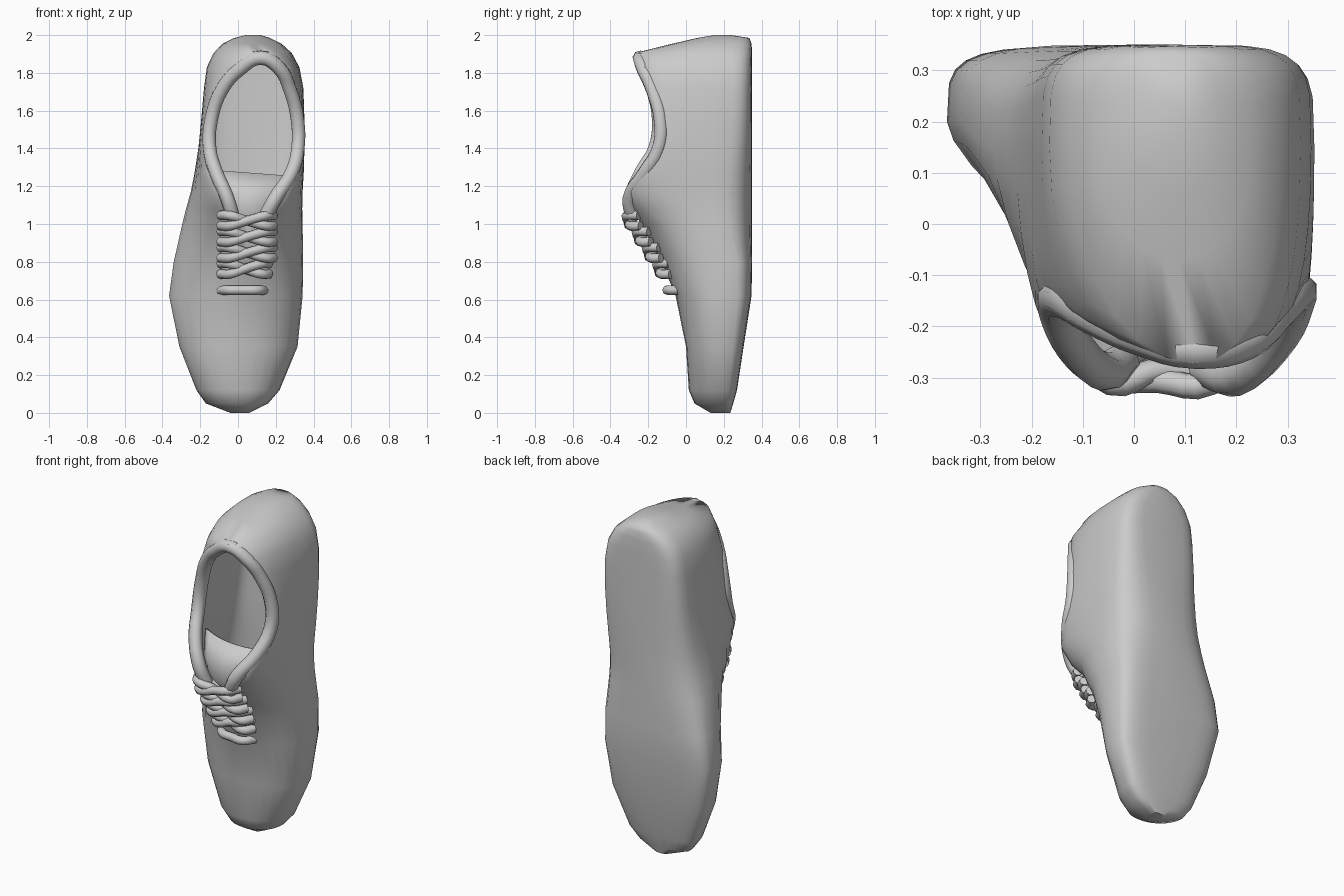
import bpy, bmesh, math

# z, left x, right x, rim left x, rim right x, upper y, sole y, sole squareness
STATIONS = [
    (0.00, -0.04, 0.06, 0.02, 0.02, 0.13, 0.235, 2.4),
    (0.05, -0.17, 0.16, 0.01, 0.01, 0.045, 0.25, 2.8),
    (0.12, -0.22, 0.22, 0.00, 0.00, 0.015, 0.27, 3.2),
    (0.35, -0.31, 0.315, 0.00, 0.00, 0.00, 0.305, 4.0),
    (0.62, -0.365, 0.342, 0.02, 0.02, -0.055, 0.347, 4.5),
    (0.80, -0.34, 0.345, 0.04, 0.04, -0.13, 0.35, 4.0),
    (1.00, -0.295, 0.342, 0.05, 0.05, -0.24, 0.35, 3.2),
    (1.08, -0.275, 0.34, -0.045, 0.17, -0.28, 0.35, 3.0),
    (1.17, -0.25, 0.342, -0.085, 0.24, -0.30, 0.35, 3.0),
    (1.27, -0.23, 0.348, -0.13, 0.30, -0.245, 0.35, 3.2),
    (1.40, -0.21, 0.352, -0.16, 0.325, -0.175, 0.35, 3.6),
    (1.55, -0.195, 0.352, -0.15, 0.325, -0.155, 0.35, 4.2),
    (1.72, -0.18, 0.346, -0.088, 0.275, -0.195, 0.35, 4.5),
    (1.83, -0.165, 0.325, 0.01, 0.23, -0.235, 0.35, 4.5),
    (1.905, -0.13, 0.285, 0.12, 0.12, -0.272, 0.35, 4.0),
    (1.955, -0.08, 0.23, 0.09, 0.09, -0.07, 0.347, 3.5),
    (1.985, -0.02, 0.17, 0.08, 0.08, 0.06, 0.335, 2.6),
    (2.00, 0.04, 0.12, 0.08, 0.08, 0.15, 0.24, 2.2),
]
Q = 7  # segments per quarter section


def quarter(x0, y0, x1, y1, power):
    """Superellipse arc from (x0, y0) on the mid line to (x1, y1) at the side."""
    pts = []
    for i in range(Q + 1):
        a = math.pi / 2 * i / Q
        u, v = abs(math.sin(a)) ** (2 / power), abs(math.cos(a)) ** (2 / power)
        pts.append((x0 + (x1 - x0) * u, y1 + (y0 - y1) * v))
    return pts


def section(s):
    z, xl, xr, el, er, yt, ys, sole_pow = s
    ym = 0.15 if 0.9 < z < 1.96 else 0.2
    left_pow = 1.55 if 0.5 < z < 1.2 else 2.0
    cx = (xl + xr) / 2
    pts = quarter(el, yt, xl, ym, left_pow)
    pts += quarter(cx, ys, xl, ym, sole_pow)[::-1][1:]
    pts += quarter(cx, ys, xr, ym, sole_pow)[1:]
    pts += quarter(er, yt, xr, ym, 2.2)[::-1][1:]
    return [(x, y, z) for x, y in pts]


def smooth(ob, angle=60):
    bpy.ops.object.select_all(action='DESELECT')
    ob.select_set(True)
    bpy.context.view_layer.objects.active = ob
    bpy.ops.object.shade_smooth_by_angle(angle=math.radians(angle))


def loft(name, rings, caps=False, thickness=0.022):
    bm = bmesh.new()
    rows = [[bm.verts.new(p) for p in r] for r in rings]
    for a, b in zip(rows, rows[1:]):
        for i in range(len(a) - 1):
            bm.faces.new((a[i], a[i + 1], b[i + 1], b[i]))
    if caps:
        bm.faces.new(rows[0][:-1])
        bm.faces.new(rows[-1][:-1])
    bmesh.ops.remove_doubles(bm, verts=bm.verts, dist=0.0005)
    bmesh.ops.recalc_face_normals(bm, faces=bm.faces)
    me = bpy.data.meshes.new(name)
    bm.to_mesh(me)
    bm.free()
    ob = bpy.data.objects.new(name, me)
    bpy.context.collection.objects.link(ob)
    smooth(ob)
    mod = ob.modifiers.new("thickness", 'SOLIDIFY')
    mod.thickness = thickness
    mod.offset = -1
    return ob


def tube(name, paths, radius):
    cu = bpy.data.curves.new(name, 'CURVE')
    cu.dimensions = '3D'
    cu.bevel_depth = radius
    cu.bevel_resolution = 2
    cu.resolution_u = 4
    cu.use_fill_caps = True
    for pts in paths:
        sp = cu.splines.new('BEZIER')
        sp.bezier_points.add(len(pts) - 1)
        for bp, p in zip(sp.bezier_points, pts):
            bp.co = p
            bp.handle_left_type = bp.handle_right_type = 'AUTO'
    ob = bpy.data.objects.new(name, cu)
    bpy.context.collection.objects.link(ob)
    return ob


# Shoe upper and sole in one shell, toe down and heel up
loft("shoe_body", [section(s) for s in STATIONS], caps=True)

# Padded collar around the foot opening
tube("collar", [[
    (-0.025, -0.265, 1.03), (-0.058, -0.288, 1.14), (-0.115, -0.24, 1.27),
    (-0.15, -0.165, 1.40), (-0.142, -0.145, 1.55), (-0.08, -0.178, 1.72),
    (0.015, -0.22, 1.825), (0.12, -0.245, 1.88), (0.218, -0.228, 1.825),
    (0.272, -0.18, 1.72), (0.315, -0.135, 1.55), (0.317, -0.145, 1.40),
    (0.284, -0.22, 1.27), (0.20, -0.298, 1.14), (0.14, -0.28, 1.03)]], 0.038)

# Tongue tucked under the laces
tongue = []
for z, xl, xr, y in [(0.95, -0.05, 0.15, -0.19), (1.04, -0.06, 0.17, -0.25),
                     (1.15, -0.09, 0.22, -0.25), (1.27, -0.12, 0.28, -0.19)]:
    row = []
    for i in range(9):
        t = i / 8
        row.append((xl + (xr - xl) * t, y + 0.05 * (2 * t - 1) ** 2, z + 0.015 - 0.03 * t))
    tongue.append(row)
loft("tongue", tongue, thickness=0.015)

# Criss-cross laces climbing the instep
laces = []
for i in range(5):
    t = i / 4
    z = 0.65 + 0.085 * i
    y = -0.065 - 0.215 * t
    xl, xr = -0.095, 0.14 + 0.05 * min(1, 2 * t)
    mid = (xl + xr) / 2
    rise = 0.0 if i == 0 else 0.055
    laces.append([(xl, y + 0.05, z), (xl + 0.05, y - 0.015, z),
                  (mid, y - 0.025, z + rise / 2), (xr - 0.04, y - 0.03, z + rise),
                  (xr, y + 0.03, z + rise)])
    if i:
        laces.append([(xl, y + 0.03, z + rise), (xl + 0.05, y - 0.03, z + rise),
                      (mid, y - 0.005, z + rise / 2), (xr - 0.04, y - 0.015, z),
                      (xr, y + 0.04, z)])
tube("laces", laces, 0.025)
